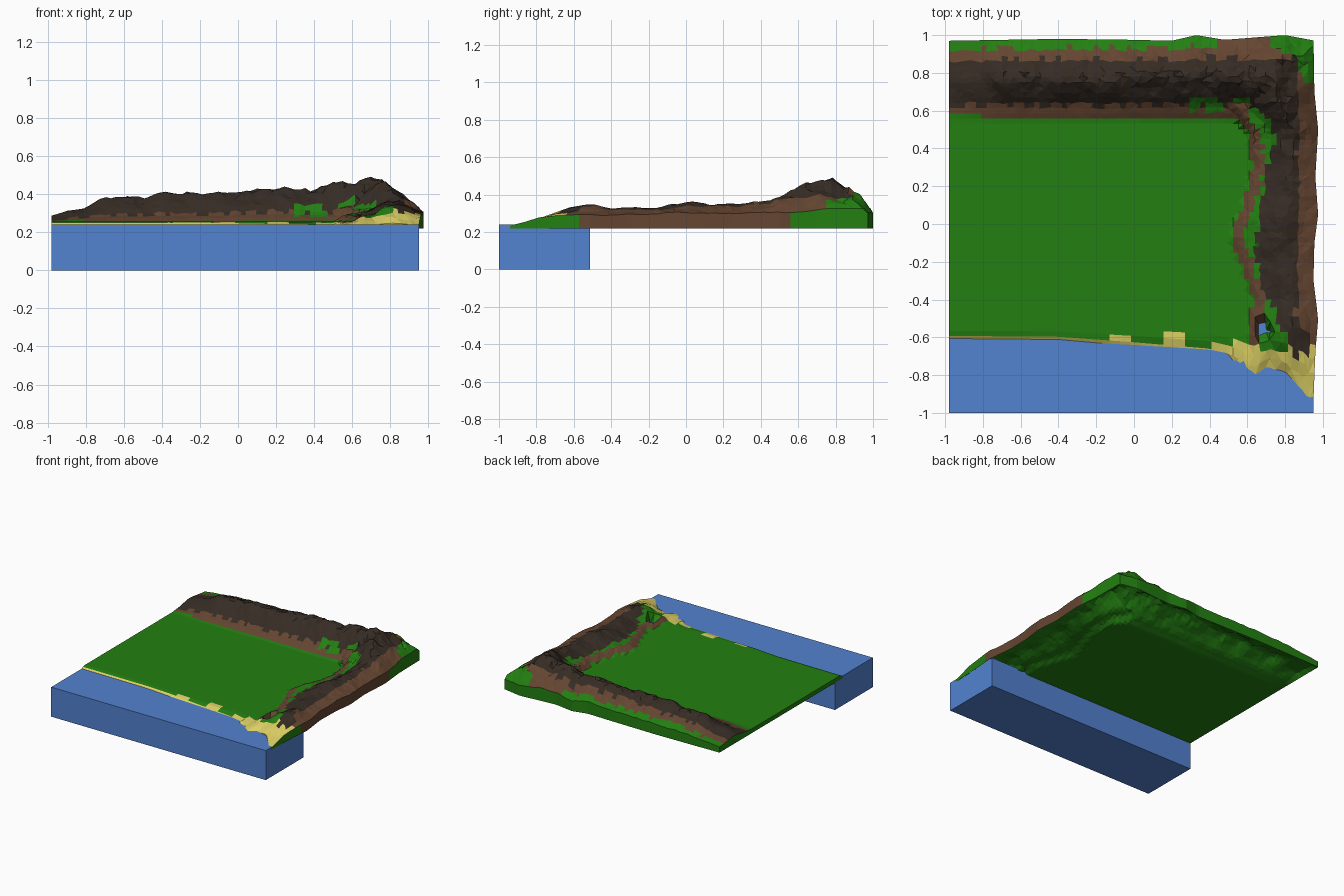
import bpy, bmesh, math, random
from mathutils import noise, Vector

if "Cube" in bpy.data.objects:
    bpy.data.objects.remove(bpy.data.objects["Cube"])

random.seed(4)


def material(name, rgb):
    m = bpy.data.materials.new(name)
    m.diffuse_color = (*rgb, 1)
    m.use_nodes = True
    m.node_tree.nodes["Principled BSDF"].inputs["Base Color"].default_value = m.diffuse_color
    return m


grass = material("grass green", (0.017, 0.215, 0.006))
earth = material("earth brown", (0.130, 0.060, 0.031))
rock = material("dark rock", (0.037, 0.025, 0.018))
sand = material("sand yellow", (0.730, 0.640, 0.130))
blue = material("water blue", (0.084, 0.223, 0.630))
GRASS, EARTH, ROCK, SAND = range(4)


def curve(points):
    """Piecewise linear function through (input, output) points."""
    def f(v):
        if v <= points[0][0]:
            return points[0][1]
        for (a, p), (b, q) in zip(points, points[1:]):
            if v <= b:
                return p + (q - p) * (v - a) / (b - a)
        return points[-1][1]
    return f


def rough(x, y, scale, seed=0):
    return noise.noise(Vector((x * scale, y * scale, seed)))


FLAT, BASE = 0.255, 0.22
# outlines of the land
front_y = curve([(-.98, -.62), (-.4, -.625), (0, -.66), (.2, -.68), (.4, -.70), (.52, -.74),
                 (.63, -.82), (.7, -.76), (.8, -.78), (.87, -.86), (.9, -.89), (.91, -.94), (.96, -.94)])
back_y = curve([(-.98, .97), (-.4, .98), (0, .975), (.2, .97), (.33, 1), (.48, .975), (.8, 1), (.96, .97)])
right_x = curve([(-.94, .95), (-.68, .96), (-.5, .975), (-.3, .95), (-.1, .955), (.05, .975),
                 (.25, .96), (.5, .975), (.7, .955), (1, .95)])
# crest heights above the flat, along x and along y
crest_x = curve([(-.98, .03), (-.9, .055), (-.79, .08), (-.7, .125), (-.4, .145), (-.2, .155), (0, .155),
                 (.25, .18), (.38, .165), (.5, .195), (.67, .23), (.75, .212), (.85, .15), (.97, .05)])
crest_y = curve([(-.94, .02), (-.85, .05), (-.72, .08), (-.55, .095), (-.42, .075), (-.2, .075), (0, .105),
                 (.2, .095), (.35, .1), (.45, .115), (.6, .185), (.7, .22), (.78, .23), (.88, .19), (.95, .115), (1, .05)])
# ridge cross-sections and the inner foot of the right ridge
back_profile = curve([(.55, 0), (.6, .18), (.63, .25), (.68, .6), (.75, .95), (.79, 1),
                      (.86, .78), (.92, .5), (1, .27)])
right_profile = curve([(0, 0), (.1, .34), (.16, .4), (.3, .42), (.5, .9), (.62, 1), (.78, .8), (1, .45)])
inner_x = curve([(-.94, .64), (-.6, .6), (-.4, .62), (-.2, .55), (-.08, .5), (0, .52), (.1, .57),
                 (.3, .62), (.48, .6), (.58, .52), (.64, .45), (1, .45)])
rock_x = curve([(-.75, .9), (-.68, .85), (-.5, .75), (-.3, .67), (-.1, .64), (.1, .67),
                (.3, .71), (.48, .75), (.58, .7), (.66, .55)])


def ridges(x, y):
    s = (x - inner_x(y)) / (0.97 - inner_x(y))
    return back_profile(y) * crest_x(x), (right_profile(s) * crest_y(y) if s > 0 else 0)


def height(x, y):
    h = min(max(ridges(x, y)), crest_x(x), crest_y(y))
    h *= 1 + 0.18 * rough(x, y, 9) + 0.10 * rough(x, y, 24, 3)
    shore = min(1, max(0, (y - front_y(x)) / max(0.035, -0.61 - front_y(x))))
    z = BASE + (FLAT - BASE + h) * (0.3 + 0.7 * shore)
    if x > .5 and y < -.62:                      # sandy lumps at the cape
        z += 0.025 * shore * (1 - shore) * 4 * abs(rough(x, y, 14, 7))
    if abs(x - .69) < .03 and abs(y + .55) < .035:
        z = .232                                 # small pool
    return z


def top_colour(c):
    x, y = c.x, c.y
    j = 0.022 * rough(x, y, 22, 5)
    if y < -.66 and x > .45 or (x > .42 and x < .6 and y < -.63):
        return ROCK if x > rock_x(y) and y > -.7 and x < .91 else SAND
    if y < -.585 and x < .58:                    # beach with grass patches
        if c.z < .243:
            return SAND
        return SAND if rough(x, 0, 7, 9) > .22 else GRASS
    b, r = ridges(x, y)
    if max(b, r) < .006:
        return GRASS
    if y > .6 and (b > r or y > .8 + .5 * (x - .8)) and x < .93:
        edge = back_y(x) - (.05 if not .45 < x < .72 else 0)
        if x > .72:
            edge -= (x - .72) * .5
        if y > edge + j:
            return GRASS
        if x > .3 and y < .68 and rough(x, y, 13, 2) > .0:
            return GRASS
        if y > .87 + j or y < .63 + j:
            return EARTH
        return ROCK
    if y > .58 and x < .6:
        return EARTH
    if x > .88 and y > .76:
        return GRASS
    if x > .865 + j - .1 * max(0, min(1, (.3 - abs(y - .5)) / .3)) * (y > .8):
        return EARTH if y > -.55 or x > .93 else ROCK
    if x > rock_x(y) + j:
        return ROCK
    return EARTH if x < inner_x(y) + .075 + j else GRASS


# land: a rippled shell over a warped grid
NX, NY = 68, 58
bm = bmesh.new()
top, bottom = [], []
for jy in range(NY + 1):
    t_row, b_row = [], []
    for ix in range(NX + 1):
        x = -.98 + 1.93 * ix / NX
        v = -.62 + 1.59 * jy / NY
        y = v
        if v < -.4:
            y += (front_y(x) + .62) * ((-.4 - v) / .22) ** 1.3
        if v > .8:
            y += (back_y(x) - .97) * (v - .8) / .17
        if x > .8:
            x += (right_x(y) - .95) * (x - .8) / .15
        inside = 0 < ix < NX and 0 < jy < NY
        if inside and max(ridges(x, y)) > .02:   # irregular facets on the ridges
            x += random.uniform(-.007, .007)
            y += random.uniform(-.007, .007)
        z = height(x, y)
        low = BASE + .75 * max(0, z - FLAT) if inside else BASE
        if z < FLAT:
            low = min(BASE, z - .008)
        t_row.append(bm.verts.new((x, y, z)))
        b_row.append(bm.verts.new((x, y, low)))
    top.append(t_row)
    bottom.append(b_row)

top_faces = []
for j in range(NY):
    for i in range(NX):
        a, b, c, d = top[j][i], top[j][i + 1], top[j + 1][i + 1], top[j + 1][i]
        if (i + j) % 2:
            tris = [(a, b, c), (a, c, d)]
        else:
            tris = [(a, b, d), (b, c, d)]
        col = top_colour((a.co + b.co + c.co + d.co) / 4)
        for t in tris:
            f = bm.faces.new(t)
            f.material_index = col
        e, f2, g, h = bottom[j][i], bottom[j][i + 1], bottom[j + 1][i + 1], bottom[j + 1][i]
        bm.faces.new((h, g, f2, e)).material_index = GRASS

# outer rim of the land
rim = [(0, i) for i in range(NX)] + [(j, NX) for j in range(NY)]
rim += [(NY, i) for i in range(NX, 0, -1)] + [(j, 0) for j in range(NY, 0, -1)]
for (j0, i0), (j1, i1) in zip(rim, rim[1:] + rim[:1]):
    a, b = top[j0][i0], top[j1][i1]
    f = bm.faces.new((bottom[j0][i0], bottom[j1][i1], b, a))
    c = (a.co + b.co) / 2
    right_side = i0 == NX and i1 == NX
    if right_side and -.6 < c.y < .56:
        f.material_index = EARTH
    elif j0 == 0 and j1 == 0:
        f.material_index = SAND
    else:
        f.material_index = GRASS

mesh = bpy.data.meshes.new("land")
bm.to_mesh(mesh)
bm.free()
for m in (grass, earth, rock, sand):
    mesh.materials.append(m)
bpy.context.collection.objects.link(bpy.data.objects.new("land", mesh))

# water: a plain block along the front
bpy.ops.mesh.primitive_cube_add(size=1, location=(-.015, -.757, .12))
water = bpy.context.object
water.name = "water"
water.scale = (1.93, .486, .24)
water.data.materials.append(blue)
